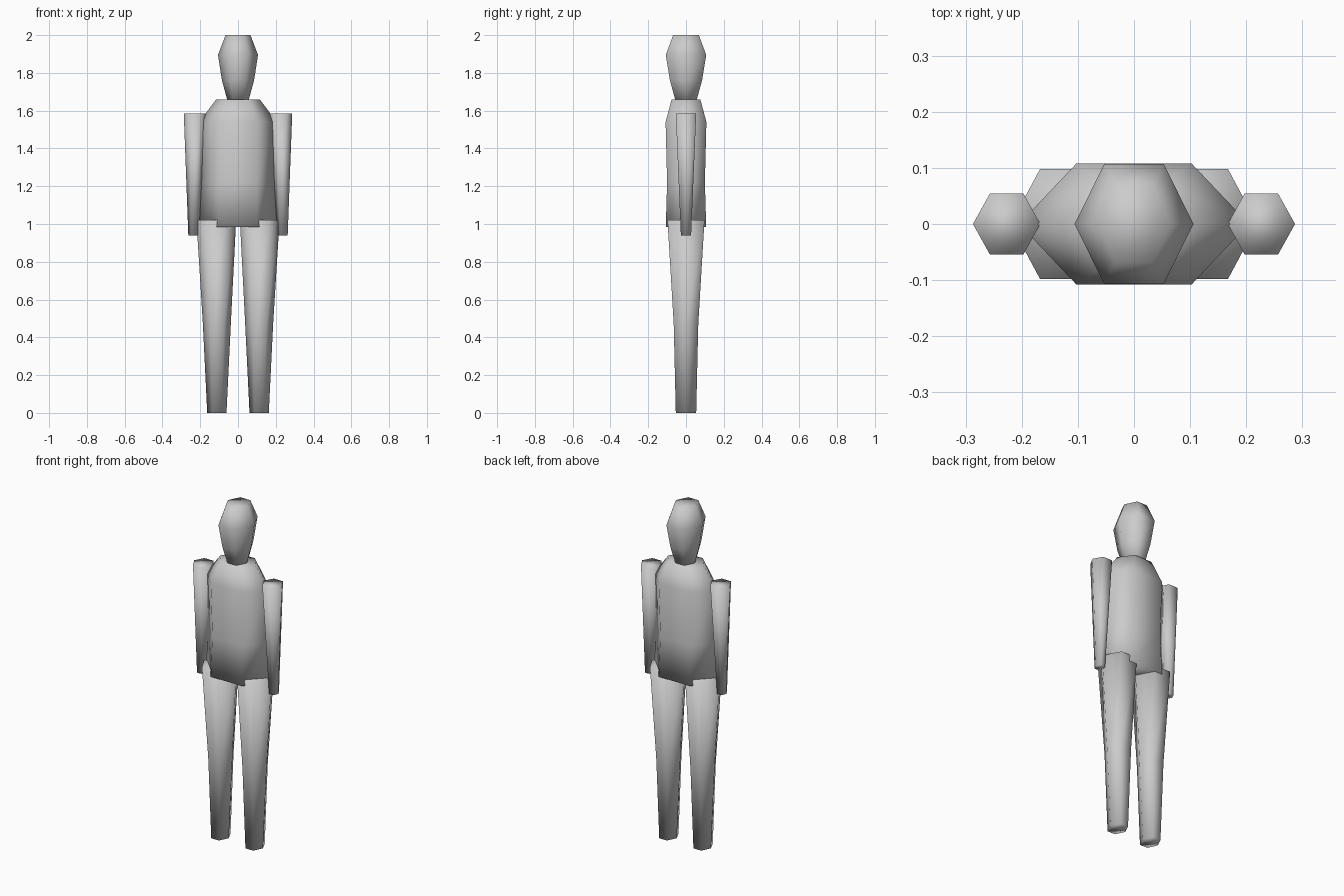
import bpy
import bmesh
from math import cos, sin, pi

if "Cube" in bpy.data.objects:
    bpy.data.objects.remove(bpy.data.objects["Cube"], do_unlink=True)

grey = bpy.data.materials.new("plain_grey")
grey.use_nodes = True
grey.diffuse_color = (0.6, 0.6, 0.6, 1)
grey.node_tree.nodes["Principled BSDF"].inputs["Base Color"].default_value = (0.6, 0.6, 0.6, 1)


def loft(name, rings):
    """Closed six-sided tube; each ring is (centre x, z, half width, half depth)."""
    bm = bmesh.new()
    loops = []
    for cx, z, rx, ry in rings:
        loops.append([bm.verts.new((cx + rx * cos(i * pi / 3),
                                    ry * sin(i * pi / 3) / sin(pi / 3), z))
                      for i in range(6)])
    for low, high in zip(loops, loops[1:]):
        for i in range(6):
            j = (i + 1) % 6
            bm.faces.new((low[i], low[j], high[j], high[i]))
    bm.faces.new(loops[0][::-1])
    bm.faces.new(loops[-1])
    bmesh.ops.recalc_face_normals(bm, faces=bm.faces)
    for face in bm.faces:
        face.smooth = True
    mesh = bpy.data.meshes.new(name)
    bm.to_mesh(mesh)
    bm.free()
    mesh.materials.append(grey)
    obj = bpy.data.objects.new(name, mesh)
    bpy.context.collection.objects.link(obj)
    return obj


# Head and torso
loft("head", [(0, 1.65, 0.055, 0.055), (0, 1.76, 0.085, 0.085),
              (0, 1.895, 0.106, 0.107), (0, 2.0, 0.066, 0.068)])
loft("torso", [(0, 0.985, 0.205, 0.107), (0, 1.22, 0.195, 0.1),
               (0, 1.54, 0.205, 0.108), (0, 1.66, 0.115, 0.076)])

# Limbs on both sides
for side, s in (("left", 1), ("right", -1)):
    loft(side + "_arm", [(s * 0.236, 0.94, 0.027, 0.027),
                         (s * 0.227, 1.585, 0.06, 0.054)])
    loft(side + "_leg", [(s * 0.112, 0, 0.051, 0.054),
                         (s * 0.112, 0.47, 0.074, 0.065),
                         (s * 0.115, 1.02, 0.105, 0.098)])
